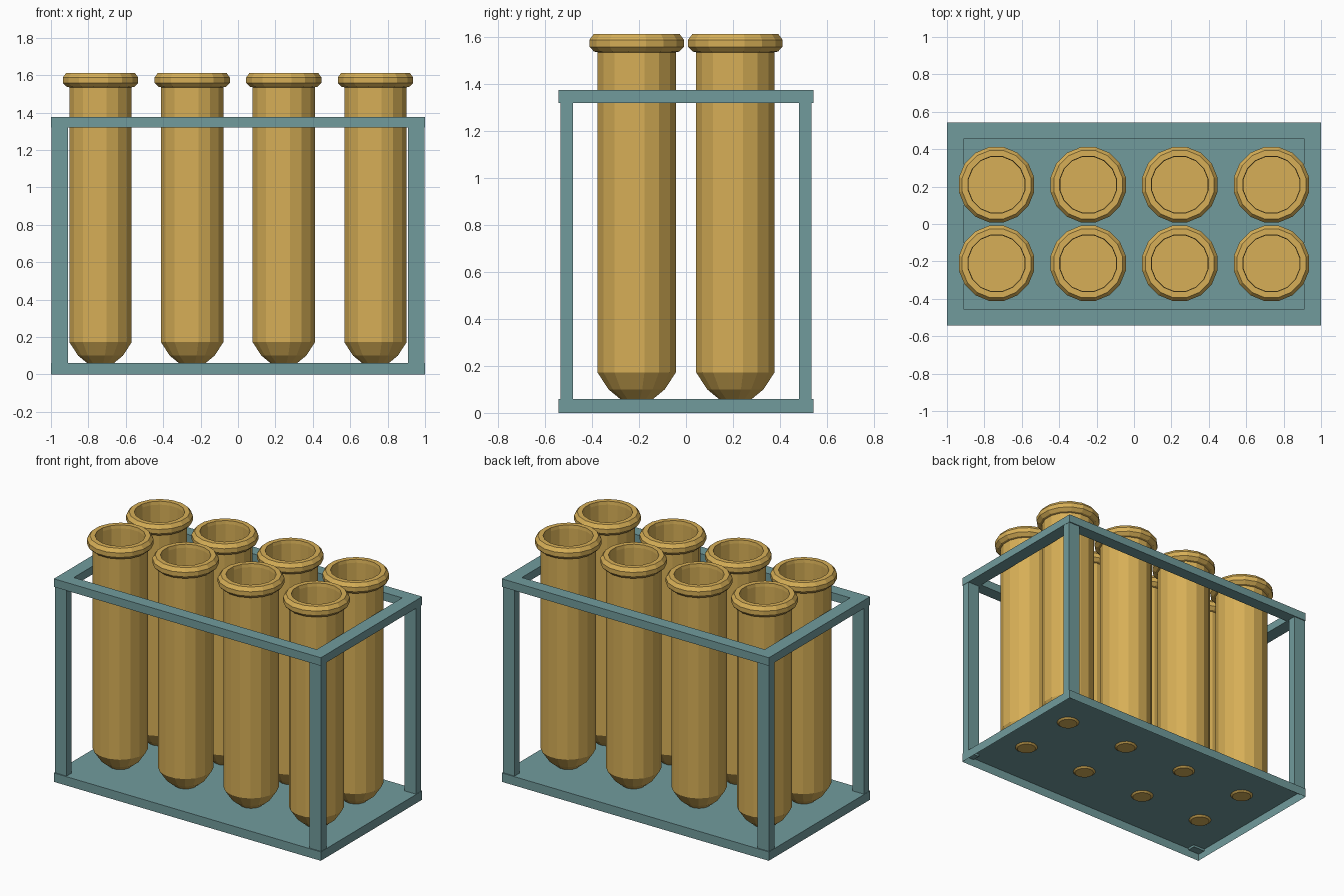
import bpy, bmesh, math

cube = bpy.data.objects.get("Cube")
if cube:
    bpy.data.objects.remove(cube, do_unlink=True)


def make_material(name, colour):
    mat = bpy.data.materials.new(name)
    mat.use_nodes = True
    mat.diffuse_color = colour
    mat.node_tree.nodes["Principled BSDF"].inputs["Base Color"].default_value = colour
    return mat


def finish(name, bm, mat):
    bmesh.ops.recalc_face_normals(bm, faces=bm.faces)
    mesh = bpy.data.meshes.new(name)
    bm.to_mesh(mesh)
    bm.free()
    mesh.materials.append(mat)
    obj = bpy.data.objects.new(name, mesh)
    bpy.context.collection.objects.link(obj)
    return obj


def box(name, low, high, mat, open_bottom=False):
    bm = bmesh.new()
    bmesh.ops.create_cube(bm, size=1)
    for v in bm.verts:
        v.co = [l if c < 0 else h for c, l, h in zip(v.co, low, high)]
    bmesh.ops.recalc_face_normals(bm, faces=bm.faces)
    if open_bottom:
        under = [f for f in bm.faces if f.normal.z < -0.5]
        bmesh.ops.delete(bm, geom=under, context='FACES')
    return finish(name, bm, mat)


teal = make_material("rack teal", (0.165, 0.33, 0.335, 1))
gold = make_material("tube gold", (0.68, 0.43, 0.095, 1))

HALF_X, HALF_Y = 1.0, 0.542
INNER_X, INNER_Y = 0.91, 0.457
FLOOR, FRAME_LOW, FRAME_TOP = 0.06, 1.32, 1.375

# Tray: a shallow shell, hollow underneath
box("base_tray", (-HALF_X, -HALF_Y, 0), (HALF_X, HALF_Y, FLOOR), teal, True)

# Top frame: a rectangular ring
bm = bmesh.new()
loops = []
for hx, hy, z in ((HALF_X, HALF_Y, FRAME_LOW), (HALF_X, HALF_Y, FRAME_TOP),
                  (INNER_X, INNER_Y, FRAME_TOP), (INNER_X, INNER_Y, FRAME_LOW)):
    loops.append([bm.verts.new((sx * hx, sy * hy, z))
                  for sx, sy in ((-1, -1), (1, -1), (1, 1), (-1, 1))])
for i in range(4):
    a, b = loops[i], loops[(i + 1) % 4]
    for j in range(4):
        k = (j + 1) % 4
        bm.faces.new((a[j], a[k], b[k], b[j]))
finish("top_frame", bm, teal)

# Corner posts, reaching just into the tray and the frame
for sx, side in ((-1, "right"), (1, "left")):
    for sy, end in ((-1, "front"), (1, "back")):
        xs = sorted((sx * INNER_X, sx * 0.998))
        ys = sorted((sy * 0.48, sy * 0.535))
        box(f"post_{end}_{side}", (xs[0], ys[0], 0.045),
            (xs[1], ys[1], FRAME_LOW + 0.01), teal)

# Tube: outer wall, rolled lip and inner wall, as (radius, height)
PROFILE = [(0.06, 0.05), (0.122, 0.1), (0.17, 0.172), (0.17, 1.535),
           (0.185, 1.538), (0.205, 1.558), (0.205, 1.588), (0.187, 1.612),
           (0.155, 1.612), (0.152, 1.59), (0.152, 0.17)]
SIDES = 16


def tube(name, x, y):
    bm = bmesh.new()
    rings = []
    for r, z in PROFILE:
        angles = [math.tau * (i + 0.5) / SIDES for i in range(SIDES)]
        rings.append([bm.verts.new((r * math.cos(a), r * math.sin(a), z))
                      for a in angles])
    for a, b in zip(rings, rings[1:]):
        for j in range(SIDES):
            k = (j + 1) % SIDES
            bm.faces.new((a[j], a[k], b[k], b[j]))
    bm.faces.new(rings[0])
    bm.faces.new(rings[-1])
    finish(name, bm, gold).location = (x, y, 0)


for row, y in (("front", -0.21), ("back", 0.21)):
    for i in range(4):
        tube(f"tube_{row}_{i + 1}", -0.735 + 0.49 * i, y)
